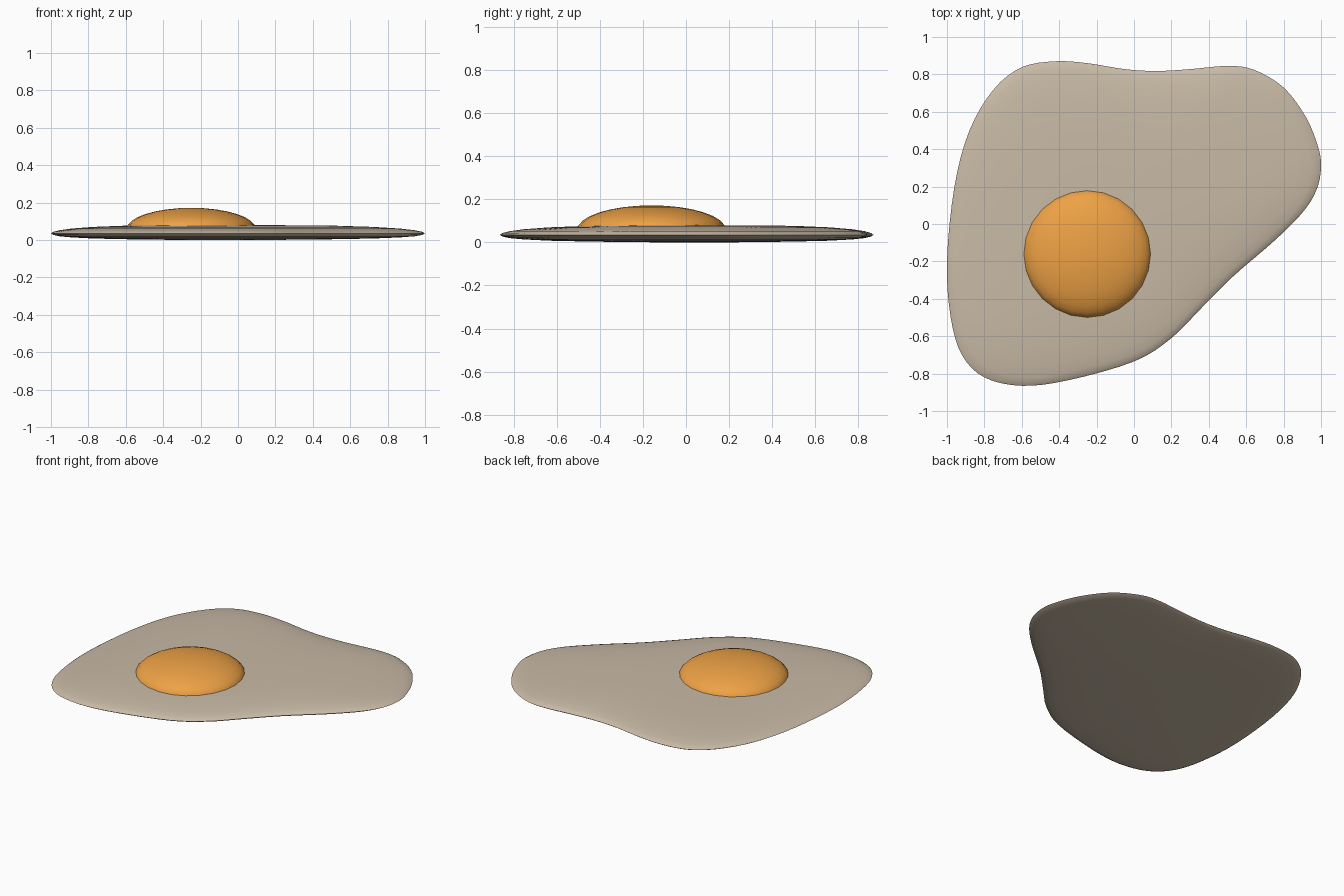
import bpy, bmesh, math
from mathutils import Vector

if "Cube" in bpy.data.objects:
    bpy.data.objects.remove(bpy.data.objects["Cube"])


def finish(bm, name, color, angle):
    bmesh.ops.recalc_face_normals(bm, faces=bm.faces)
    mesh = bpy.data.meshes.new(name)
    bm.to_mesh(mesh)
    bm.free()
    obj = bpy.data.objects.new(name, mesh)
    bpy.context.collection.objects.link(obj)
    mat = bpy.data.materials.new(name + "_colour")
    mat.diffuse_color = (*color, 1)
    mat.use_nodes = True
    mat.node_tree.nodes["Principled BSDF"].inputs["Base Color"].default_value = mat.diffuse_color
    mesh.materials.append(mat)
    bpy.ops.object.select_all(action='DESELECT')
    obj.select_set(True)
    bpy.context.view_layer.objects.active = obj
    bpy.ops.object.shade_smooth_by_angle(angle=math.radians(angle))
    return obj


def smooth_loop(pts, steps):
    """Closed Catmull-Rom curve through the points."""
    out, n = [], len(pts)
    for i in range(n):
        a, b, c, d = (Vector(pts[(i + k) % n]) for k in (-1, 0, 1, 2))
        for s in range(steps):
            t = s / steps
            out.append(0.5 * (2 * b + (c - a) * t + (2 * a - 5 * b + 4 * c - d) * t * t
                              + (3 * b - a - 3 * c + d) * t ** 3))
    return out


def loft(bm, rings):
    """Skin a stack of closed rings and cap both ends."""
    loops = [[bm.verts.new(p) for p in ring] for ring in rings]
    for lo, hi in zip(loops, loops[1:]):
        n = len(lo)
        for i in range(n):
            j = (i + 1) % n
            bm.faces.new((lo[i], lo[j], hi[j], hi[i]))
    for end, sign in ((loops[0], -1), (loops[-1], 1)):
        bm.faces.new(end[::sign])


# Egg white: wavy outline swept through a thin lens profile
outline = smooth_loop([
    (1.0, 0.30), (0.985, 0.41), (0.92, 0.57), (0.80, 0.73), (0.64, 0.825), (0.5, 0.845),
    (0.3, 0.828), (0.12, 0.818), (-0.05, 0.828), (-0.25, 0.86), (-0.42, 0.87),
    (-0.6, 0.838), (-0.75, 0.72), (-0.88, 0.5), (-0.96, 0.2), (-1.0, -0.2),
    (-0.98, -0.5), (-0.92, -0.7), (-0.8, -0.82), (-0.6, -0.865), (-0.35, -0.835),
    (0.0, -0.735), (0.2, -0.61), (0.36, -0.45), (0.53, -0.28), (0.75, -0.09),
    (0.9, 0.06), (0.975, 0.18)], 4)
centre = Vector((-0.1, 0.05))
profile = [(0.05, 0.0), (0.3, 0.001), (0.55, 0.004), (0.75, 0.008), (0.88, 0.014),
           (0.95, 0.02), (0.985, 0.027), (1.0, 0.035), (0.985, 0.044), (0.95, 0.052),
           (0.88, 0.061), (0.75, 0.070), (0.55, 0.077), (0.3, 0.079), (0.05, 0.08)]
bm = bmesh.new()
loft(bm, [[(*(centre + (p - centre) * s), z) for p in outline] for s, z in profile])
finish(bm, "egg_white", (0.58, 0.49, 0.38), 75)

# Yolk: flattened dome set into the white
bm = bmesh.new()
bmesh.ops.create_uvsphere(bm, u_segments=24, v_segments=16, radius=1)
bmesh.ops.bisect_plane(bm, geom=bm.verts[:] + bm.edges[:] + bm.faces[:],
                       plane_co=(0, 0, 0), plane_no=(0, 0, 1), clear_inner=True)
for v in bm.verts:
    v.co = (v.co.x * 0.344 - 0.25, v.co.y * 0.344 - 0.16, v.co.z * 0.112 + 0.06)
bmesh.ops.holes_fill(bm, edges=[e for e in bm.edges if e.is_boundary], sides=0)
finish(bm, "yolk", (0.85, 0.36, 0.06), 60)
